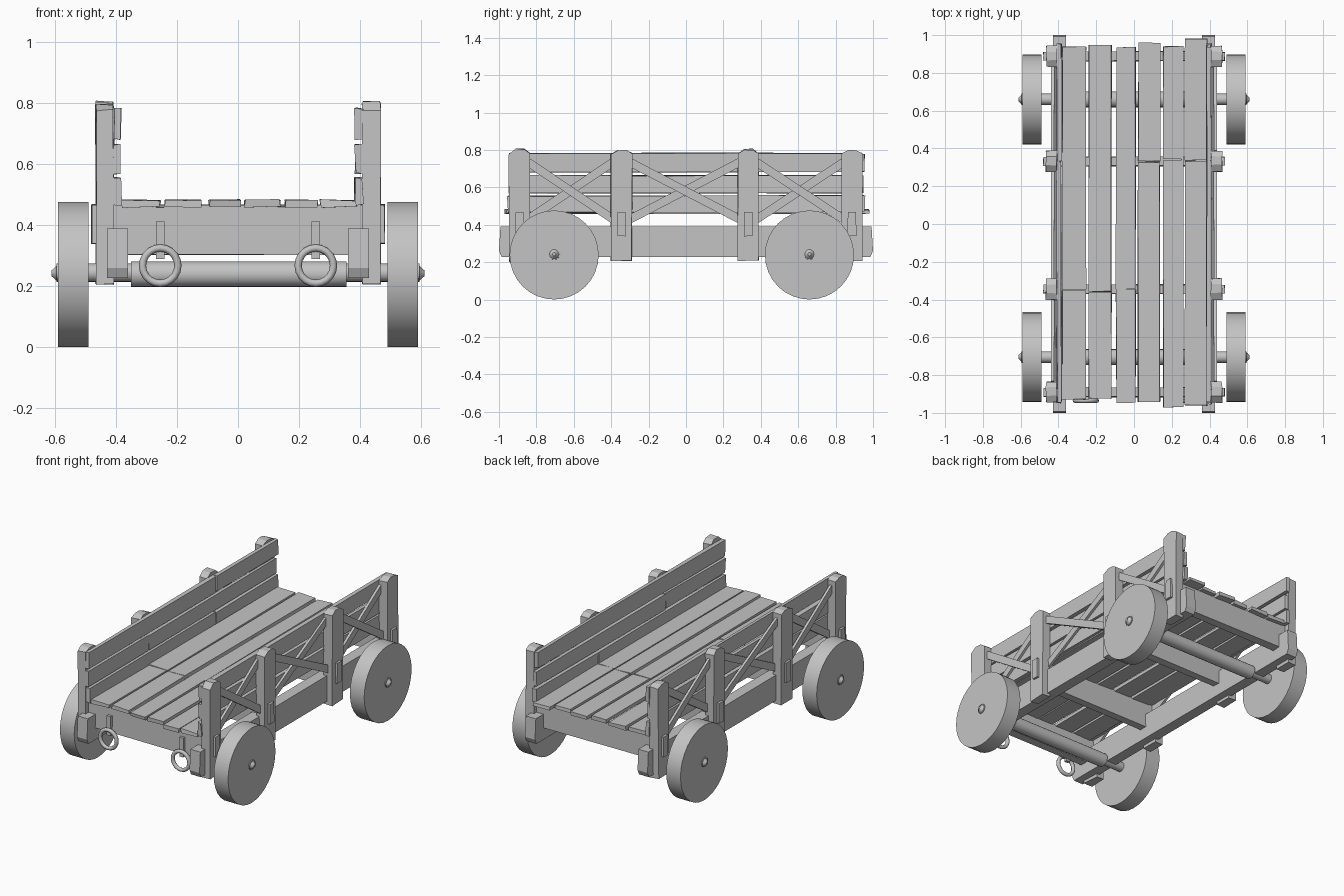
import bpy, bmesh, math, random
from mathutils import Vector, Matrix

if "Cube" in bpy.data.objects:
    bpy.data.objects.remove(bpy.data.objects["Cube"])

random.seed(4)
grey = bpy.data.materials.new("weathered grey")
grey.diffuse_color = (0.55, 0.55, 0.55, 1)
grey.use_nodes = True
grey.node_tree.nodes["Principled BSDF"].inputs["Base Color"].default_value = grey.diffuse_color


def finish(name, bm, smooth=False):
    bmesh.ops.recalc_face_normals(bm, faces=bm.faces)
    mesh = bpy.data.meshes.new(name)
    bm.to_mesh(mesh)
    bm.free()
    mesh.materials.append(grey)
    ob = bpy.data.objects.new(name, mesh)
    bpy.context.collection.objects.link(ob)
    if smooth:
        bpy.context.view_layer.objects.active = ob
        ob.select_set(True)
        bpy.ops.object.shade_smooth_by_angle(angle=math.radians(35))
        ob.select_set(False)
    return ob


def prism(name, outline, x0, x1, wobble=0.0):
    """Extrude a (y, z) outline from x0 to x1, with slight hand-hewn wobble."""
    bm = bmesh.new()
    face = bm.faces.new([bm.verts.new((x0, y, z)) for y, z in outline])
    ext = bmesh.ops.extrude_face_region(bm, geom=[face])["geom"]
    for v in ext:
        if isinstance(v, bmesh.types.BMVert):
            v.co.x = x1
    for v in bm.verts:
        v.co += Vector([random.uniform(-wobble, wobble) for _ in range(3)])
    return finish(name, bm)


def box(name, x, y, z, wobble=0.0):
    return prism(name, [(y[0], z[0]), (y[1], z[0]), (y[1], z[1]), (y[0], z[1])],
                 x[0], x[1], wobble)


def rod(name, x0, x1, y, z, r0, r1=None, sides=32):
    """Round bar or cone along x."""
    bm = bmesh.new()
    turn = Matrix.Translation(((x0 + x1) / 2, y, z)) @ Matrix.Rotation(math.pi / 2, 4, 'Y')
    bmesh.ops.create_cone(bm, cap_ends=True, segments=sides, radius1=r0,
                          radius2=r0 if r1 is None else r1, depth=x1 - x0, matrix=turn)
    return finish(name, bm, True)


def strip(name, a, b, width, x0, x1):
    """Flat brace between two (y, z) points."""
    a, b = Vector(a), Vector(b)
    d = (b - a).normalized()
    n = Vector((-d.y, d.x)) * width / 2
    return prism(name, [a - n, b - n, b + n, a + n], x0, x1)


posts = [-0.89, -0.345, 0.332, 0.887]

# Wheels, hubs and axles
for y in (-0.705, 0.66):
    rod("axle", -0.595, 0.595, y, 0.245, 0.03, sides=20)
    rod("axle_sleeve", -0.35, 0.355, y, 0.24, 0.042, sides=20)
    for s in (-1, 1):
        a, b = sorted((s * 0.49, s * 0.59))
        rod("wheel", a, b, y, 0.239, 0.238)
        a, b = sorted((s * 0.588, s * 0.612))
        r = (0.032, 0.009)[::s]
        rod("hub_cap", a, b, y, 0.243, r[0], r[1], sides=10)

# Cross beams with tenons through the posts
for y in posts:
    box("cross_beam", (-0.42, 0.42), (y - 0.025, y + 0.025), (0.305, 0.46), 0.003)
    box("tenon", (-0.48, 0.48), (y - 0.023, y + 0.023), (0.34, 0.468), 0.002)

# Floor planks: x start, x end, front end, back end, seam position
floor = [(-0.38, -0.255, -0.93, 0.94, -0.35), (-0.24, -0.12, -0.925, 0.95, -0.36),
         (-0.095, 0.008, -0.945, 0.935, -0.345), (0.022, 0.138, -0.94, 0.96, 0.33),
         (0.155, 0.26, -0.97, 0.94, 0.34), (0.27, 0.388, -0.96, 0.98, 0.335)]
for x0, x1, y0, y1, seam in floor:
    for ends in ((y0, seam - 0.002), (seam + 0.002, y1)):
        box("floor_plank", (x0, x1), ends, (0.46, 0.483), 0.003)

for s in (-1, 1):
    # Long side beam with worn ends
    prism("side_beam", [(-0.985, 0.228), (0.985, 0.228), (1, 0.26), (0.992, 0.39),
                        (-0.992, 0.39), (-1, 0.26)], s * 0.36, s * 0.43)
    # Posts with chamfered tops
    for y in posts:
        t = random.uniform(-0.005, 0.008)
        prism("post", [(y - 0.055, 0.208), (y + 0.055, 0.208), (y + 0.056, 0.782),
                       (y + 0.025, 0.80 + t), (y - 0.02, 0.80 + t), (y - 0.056, 0.778)],
              s * 0.408, s * 0.466, 0.003)
    # Wall planks, each made of two lengths
    for z0, z1, seam in ((0.467, 0.555, 0.33), (0.57, 0.665, -0.345), (0.682, 0.783, 0.332)):
        front, back = random.uniform(-0.96, -0.935), random.uniform(0.93, 0.955)
        for ends in ((front, seam - 0.002), (seam + 0.002, back)):
            box("wall_plank", (s * 0.384, s * 0.409), ends, (z0, z1), 0.004)
    # Crossed braces between neighbouring posts
    for p, q in zip(posts, posts[1:]):
        a, b = p + 0.045, q - 0.045
        strip("brace_falling", (a, 0.735), (b, 0.43), 0.045, s * 0.424, s * 0.44)
        strip("brace_rising", (a, 0.43), (b, 0.735), 0.045, s * 0.408, s * 0.424)
    # Front hitch: strap and hanging ring
    x = s * 0.255
    box("hitch_strap", (x - 0.014, x + 0.014), (-0.932, -0.912), (0.29, 0.412))
    bpy.ops.mesh.primitive_torus_add(major_segments=20, minor_segments=8, major_radius=0.058,
                                     minor_radius=0.012, location=(x, -0.935, 0.268),
                                     rotation=(math.pi / 2, 0, 0))
    ring = bpy.context.object
    ring.name = "hitch_ring"
    ring.data.materials.append(grey)
    bpy.ops.object.shade_smooth_by_angle(angle=math.radians(50))
    ring.select_set(False)
